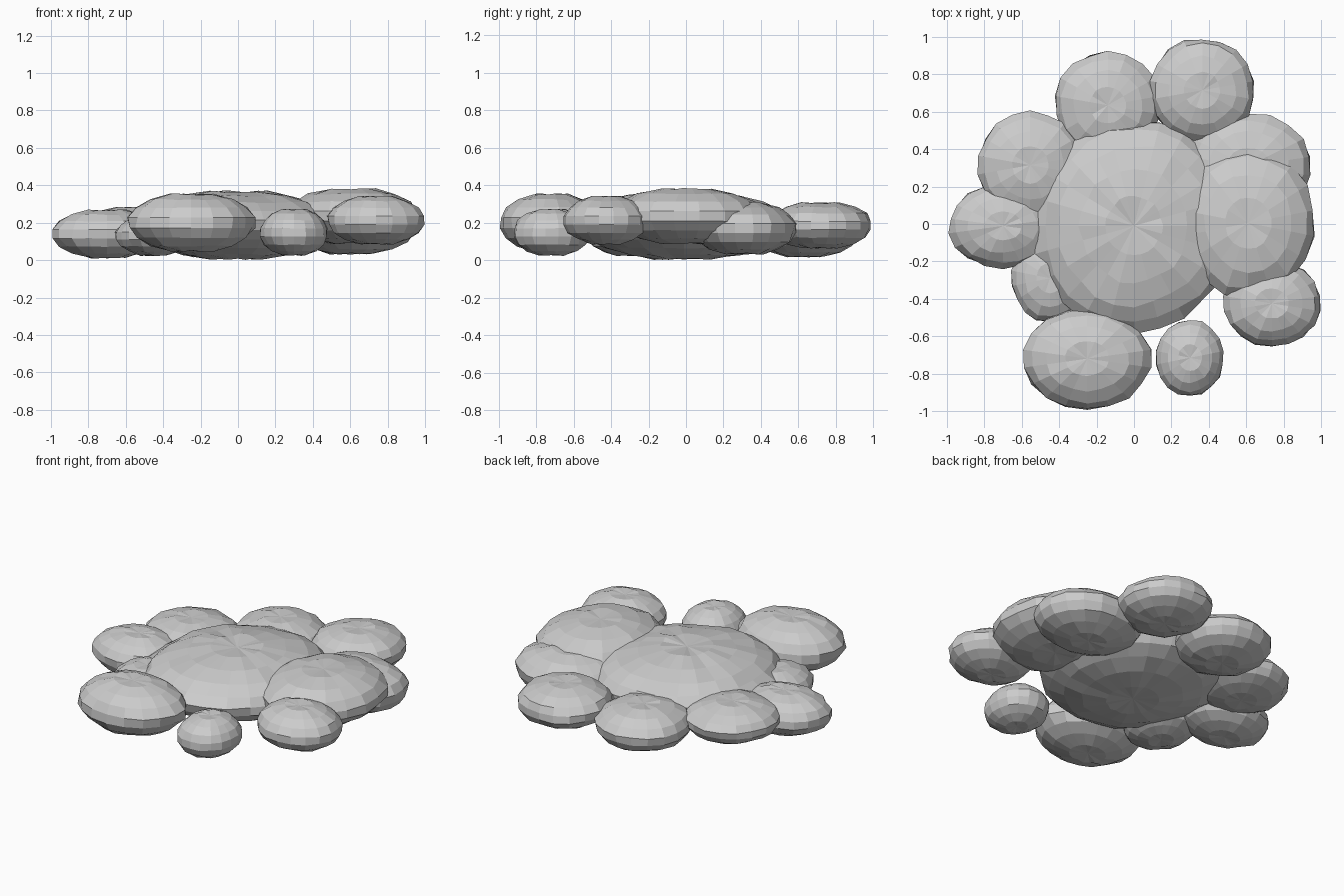
import bpy, bmesh, random
from mathutils import Vector

if "Cube" in bpy.data.objects:
    bpy.data.objects.remove(bpy.data.objects["Cube"])

random.seed(4)


def puff(name, centre, radii, segments=18, rings=9):
    """Flat-faced, slightly irregular squashed ball."""
    bm = bmesh.new()
    bmesh.ops.create_uvsphere(bm, u_segments=segments, v_segments=rings, radius=1)
    c = Vector(centre)
    for v in bm.verts:
        # small dimples at the poles, slight unevenness elsewhere
        k = 0.92 if abs(v.co.z) > 0.999 else random.uniform(0.98, 1.045)
        v.co = Vector(a * r * k for a, r in zip(v.co, radii)) + c
        v.co.z = max(v.co.z, 0)
    mesh = bpy.data.meshes.new(name)
    bm.to_mesh(mesh)
    bm.free()
    obj = bpy.data.objects.new(name, mesh)
    bpy.context.collection.objects.link(obj)
    return obj


# Large centre lobe
puff("centre_puff", (0.0, -0.01, 0.187), (0.53, 0.56, 0.185), 24, 11)

# Ring of lobes around it: name, centre, radii
lobes = [
    ("right_puff", (0.61, 0.005, 0.235), (0.36, 0.40, 0.153)),
    ("right_back_puff", (0.61, 0.31, 0.17), (0.335, 0.285, 0.143)),
    ("back_right_puff", (0.365, 0.715, 0.185), (0.28, 0.28, 0.127)),
    ("back_left_puff", (-0.14, 0.635, 0.147), (0.285, 0.285, 0.135)),
    ("left_back_puff", (-0.555, 0.315, 0.172), (0.28, 0.285, 0.115)),
    ("left_puff", (-0.70, -0.01, 0.14), (0.29, 0.225, 0.134)),
    ("left_front_puff", (-0.45, -0.29, 0.13), (0.205, 0.235, 0.11)),
    ("front_left_puff", (-0.25, -0.72, 0.20), (0.34, 0.27, 0.16)),
    ("front_small_puff", (0.30, -0.715, 0.148), (0.182, 0.205, 0.128)),
    ("right_front_puff", (0.737, -0.425, 0.213), (0.26, 0.23, 0.133)),
]
for name, centre, radii in lobes:
    puff(name, centre, radii)
